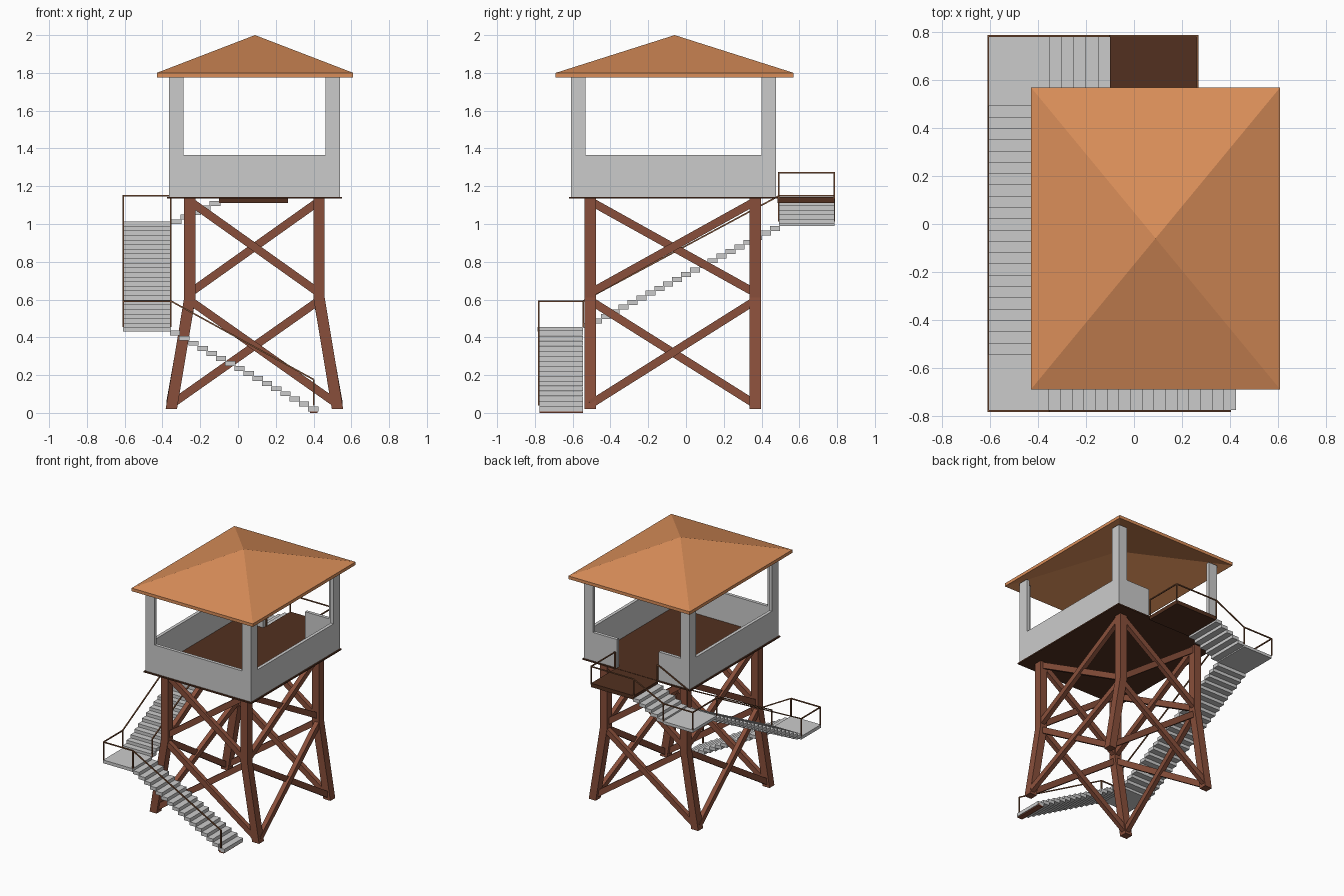
import bpy, bmesh
from mathutils import Vector, Matrix

if "Cube" in bpy.data.objects:
    bpy.data.objects.remove(bpy.data.objects["Cube"])


def material(name, rgb):
    m = bpy.data.materials.new(name)
    m.diffuse_color = (*rgb, 1)
    m.use_nodes = True
    m.node_tree.nodes["Principled BSDF"].inputs["Base Color"].default_value = m.diffuse_color
    return m


ROOF = material("roof_orange", (0.70, 0.27, 0.10))
WOOD = material("red_wood", (0.25, 0.078, 0.043))
DARK = material("dark_wood", (0.085, 0.03, 0.014))
RAIL = material("rail_wood", (0.22, 0.09, 0.04))


def finish(name, bm, mat=None):
    bmesh.ops.recalc_face_normals(bm, faces=bm.faces)
    me = bpy.data.meshes.new(name)
    bm.to_mesh(me)
    bm.free()
    ob = bpy.data.objects.new(name, me)
    bpy.context.collection.objects.link(ob)
    if mat:
        me.materials.append(mat)
    return ob


def add_box(bm, x0, x1, y0, y1, z0, z1):
    m = Matrix.LocRotScale(Vector(((x0 + x1) / 2, (y0 + y1) / 2, (z0 + z1) / 2)),
                           None, Vector((x1 - x0, y1 - y0, z1 - z0)))
    bmesh.ops.create_cube(bm, size=1, matrix=m)


def boxes(name, items, mat=None):
    bm = bmesh.new()
    for b in items:
        add_box(bm, *b)
    return finish(name, bm, mat)


def add_beam(bm, a, b, w, d, normal=(0, 1, 0)):
    # rectangular bar from a to b, depth d measured along normal
    a, b = Vector(a), Vector(b)
    z = (b - a).normalized()
    x = Vector(normal).cross(z).normalized()
    y = z.cross(x)
    rot = Matrix((x, y, z)).transposed().to_4x4()
    m = Matrix.Translation((a + b) / 2) @ rot @ Matrix.Diagonal((w, d, (b - a).length, 1))
    bmesh.ops.create_cube(bm, size=1, matrix=m)


CX, CY = 0.087, -0.07

# roof: hollow hipped shell with a thin fascia
bm = bmesh.new()


def ring(hx, hy, z):
    return [bm.verts.new((0.09 + sx * hx, -0.06 + sy * hy, z))
            for sx, sy in ((-1, -1), (1, -1), (1, 1), (-1, 1))]


inner, low, top = ring(0.515, 0.625, 1.776), ring(0.52, 0.63, 1.776), ring(0.52, 0.63, 1.80)
apex, under = bm.verts.new((0.09, -0.06, 2.0)), bm.verts.new((0.09, -0.06, 1.975))
for i in range(4):
    j = (i + 1) % 4
    bm.faces.new((top[i], top[j], apex))
    bm.faces.new((low[i], low[j], top[j], top[i]))
    bm.faces.new((inner[i], inner[j], low[j], low[i]))
    bm.faces.new((inner[j], inner[i], under))
finish("roof", bm, ROOF)

# cabin: parapet walls with a doorway at the back, L-shaped corner posts
X0, X1, Y0, Y1, T, P = -0.365, 0.54, -0.61, 0.477, 0.025, 0.077
Z0, ZP, ZT = 1.142, 1.365, 1.79
boxes("cabin_walls", [
    (X0, X1, Y0, Y0 + T, Z0, ZP),
    (X0, X0 + T, Y0 + T, Y1 - T, Z0, ZP),
    (X1 - T, X1, Y0 + T, Y1 - T, Z0, ZP),
    (X0, -0.10, Y1 - T, Y1, Z0, ZP),
    (0.26, X1, Y1 - T, Y1, Z0, ZP)])
posts = []
for xo, sx in ((X0, 1), (X1, -1)):
    for yo, sy in ((Y0, 1), (Y1, -1)):
        xs = lambda a, b: sorted((xo + sx * a, xo + sx * b))
        ys = lambda a, b: sorted((yo + sy * a, yo + sy * b))
        posts.append((*xs(0, P), *ys(0, T), ZP, ZT))
        posts.append((*xs(0, T), *ys(T, P), ZP, ZT))
boxes("cabin_corner_posts", posts)
boxes("cabin_floor", [(-0.375, 0.55, -0.62, 0.485, 1.134, 1.144)], DARK)
boxes("entrance_platform", [(-0.10, 0.265, 0.485, 0.785, 1.112, 1.142)], DARK)

# tower legs: splayed below the middle, upright above
ZB, ZM, ZU = 0.02, 0.61, 1.136
HX = {ZB: 0.44, ZM: 0.342, ZU: 0.342}
HY = 0.437
H = 0.03
bm = bmesh.new()
for sx in (-1, 1):
    for sy in (-1, 1):
        prev = None
        for z in (ZB, ZM, ZU):
            cx, cy = CX + sx * HX[z], CY + sy * HY
            r = [bm.verts.new((cx + a * H, cy + b * H, z))
                 for a, b in ((-1, -1), (1, -1), (1, 1), (-1, 1))]
            if prev:
                for i in range(4):
                    j = (i + 1) % 4
                    bm.faces.new((prev[i], prev[j], r[j], r[i]))
            else:
                bm.faces.new(r[::-1])
            prev = r
        bm.faces.new(prev)
finish("tower_legs", bm, WOOD)

# cross braces on all four sides, two tiers
bm = bmesh.new()
for za, zb in ((ZB, ZM), (ZM, ZU)):
    a, b = za + 0.025, zb - 0.015
    for s in (-1, 1):
        for d in (-1, 1):
            off = 0.008 * d
            y = CY + s * HY + off
            add_beam(bm, (CX - d * HX[za], y, a), (CX + d * HX[zb], y, b), 0.043, 0.035)
            add_beam(bm, (CX + s * HX[za] + off, CY - d * HY, a),
                     (CX + s * HX[zb] + off, CY + d * HY, b), 0.043, 0.035, (1, 0, 0))
finish("cross_braces", bm, WOOD)

# stairs: three flights and two landings wrapping the left side
LX0, LX1 = -0.608, -0.355
FY0, FY1 = -0.785, -0.545
BY0, BY1 = 0.492, 0.785


def flight(name, axis, start, end, side, z0, z1, n):
    run, items = (end - start) / n, []
    for i in range(n):
        p, q = sorted((start + run * i, start + run * (i + 1) + run * 0.12))
        z = z0 + (z1 - z0) * i / (n - 1)
        items.append((p, q, *side, z - 0.026, z) if axis == "x" else (*side, p, q, z - 0.026, z))
    boxes(name, items)


flight("lower_stairs", "x", 0.425, LX1, (FY0 + 0.01, FY1), 0.034, 0.435, 16)
flight("middle_stairs", "y", FY1, BY0, (LX0, LX1), 0.475, 0.99, 22)
flight("upper_stairs", "x", LX1, -0.10, (BY0, BY1), 1.025, 1.122, 5)
boxes("lower_landing", [(LX0, LX1, FY0, FY1, 0.43, 0.455)])
boxes("upper_landing", [(LX0, LX1, BY0, BY1, 0.99, 1.012)])
boxes("stair_foot", [(0.38, 0.42, FY0 + 0.01, FY1, 0.0, 0.022)], WOOD)

# handrails: outer runs, inner middle run, and posts under each corner
RH = 0.137
bm = bmesh.new()
W = 0.008
xo, xi = LX0, LX1
runs = [
    [(0.40, FY0 + 0.005, 0.04), (xi, FY0 + 0.005, 0.455), (xo, FY0 + 0.005, 0.455),
     (xo, FY1, 0.455), (xo, BY0, 1.012), (xo, BY1, 1.012), (xi, BY1, 1.012),
     (-0.10, BY1, 1.135), (0.265, BY1, 1.135), (0.265, BY0, 1.135)],
    [(xi, FY1, 0.455), (xi, BY0, 1.012), (-0.10, BY0, 1.135)]]
for run in runs:
    for p in run:
        add_beam(bm, p, (p[0], p[1], p[2] + RH), W, W)
    for p, q in zip(run, run[1:]):
        up = Vector((0, 0, RH))
        add_beam(bm, Vector(p) + up, Vector(q) + up, W, W, (0, 0, 1))
finish("handrails", bm, RAIL)
